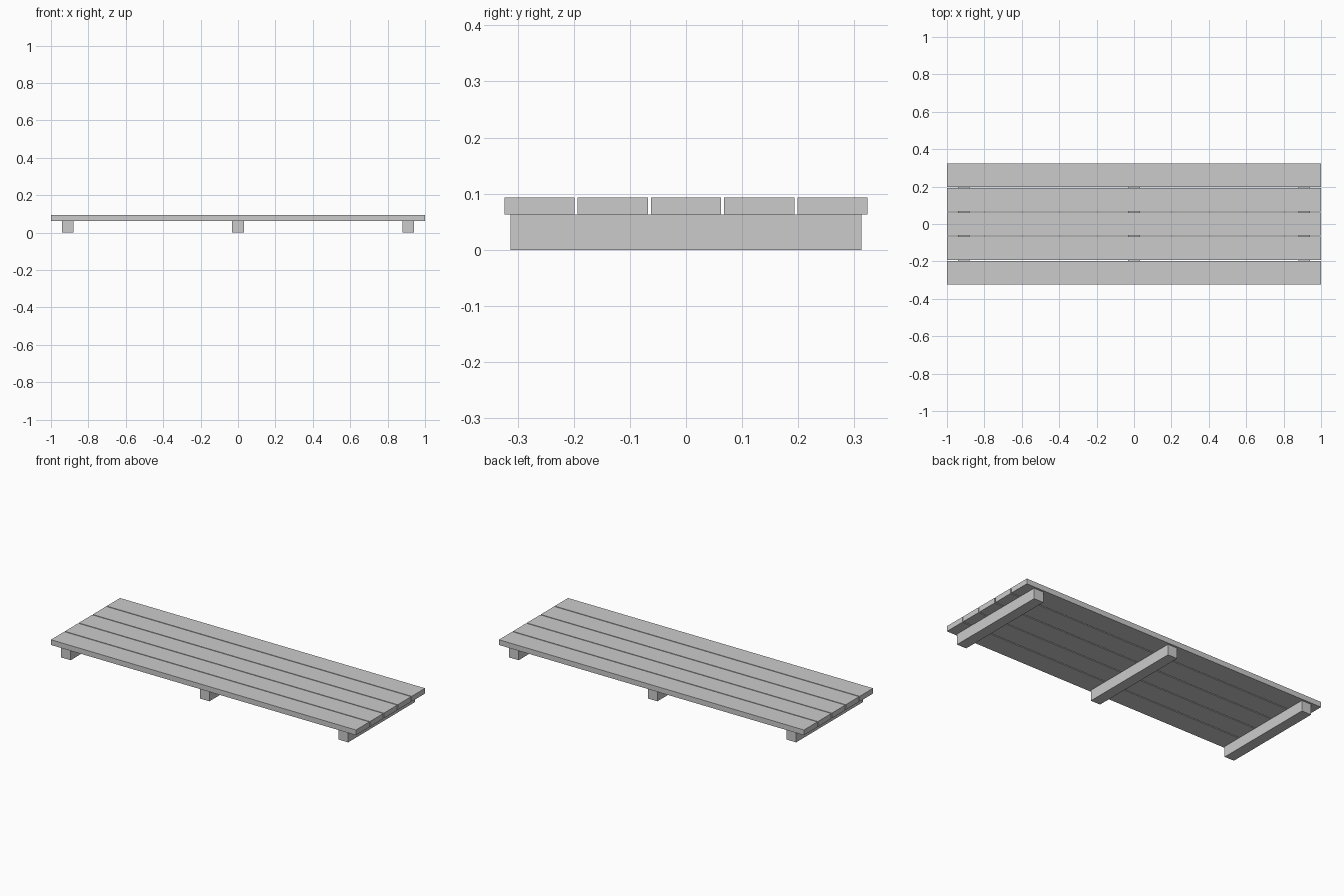
import bpy

if "Cube" in bpy.data.objects:
    bpy.data.objects.remove(bpy.data.objects["Cube"])

BEAM = 0.0625          # square beam section
PLANK_T = 0.031        # plank thickness
PLANK_W = 0.125
PITCH = 0.1306         # plank spacing, leaving narrow gaps


def box(name, size, center):
    bpy.ops.mesh.primitive_cube_add(size=1, location=center)
    ob = bpy.context.object
    ob.name = name
    ob.scale = size
    bpy.ops.object.transform_apply(location=False, rotation=False, scale=True)
    return ob


# Three cross beams resting on the ground
for name, x in (("left_beam", -0.91), ("middle_beam", 0), ("right_beam", 0.91)):
    box(name, (BEAM, 0.625, BEAM), (x, 0, BEAM / 2))

# Five long deck planks on top
for i in range(5):
    box(f"deck_plank_{i + 1}", (2, PLANK_W, PLANK_T),
        (0, (i - 2) * PITCH, BEAM + PLANK_T / 2))
